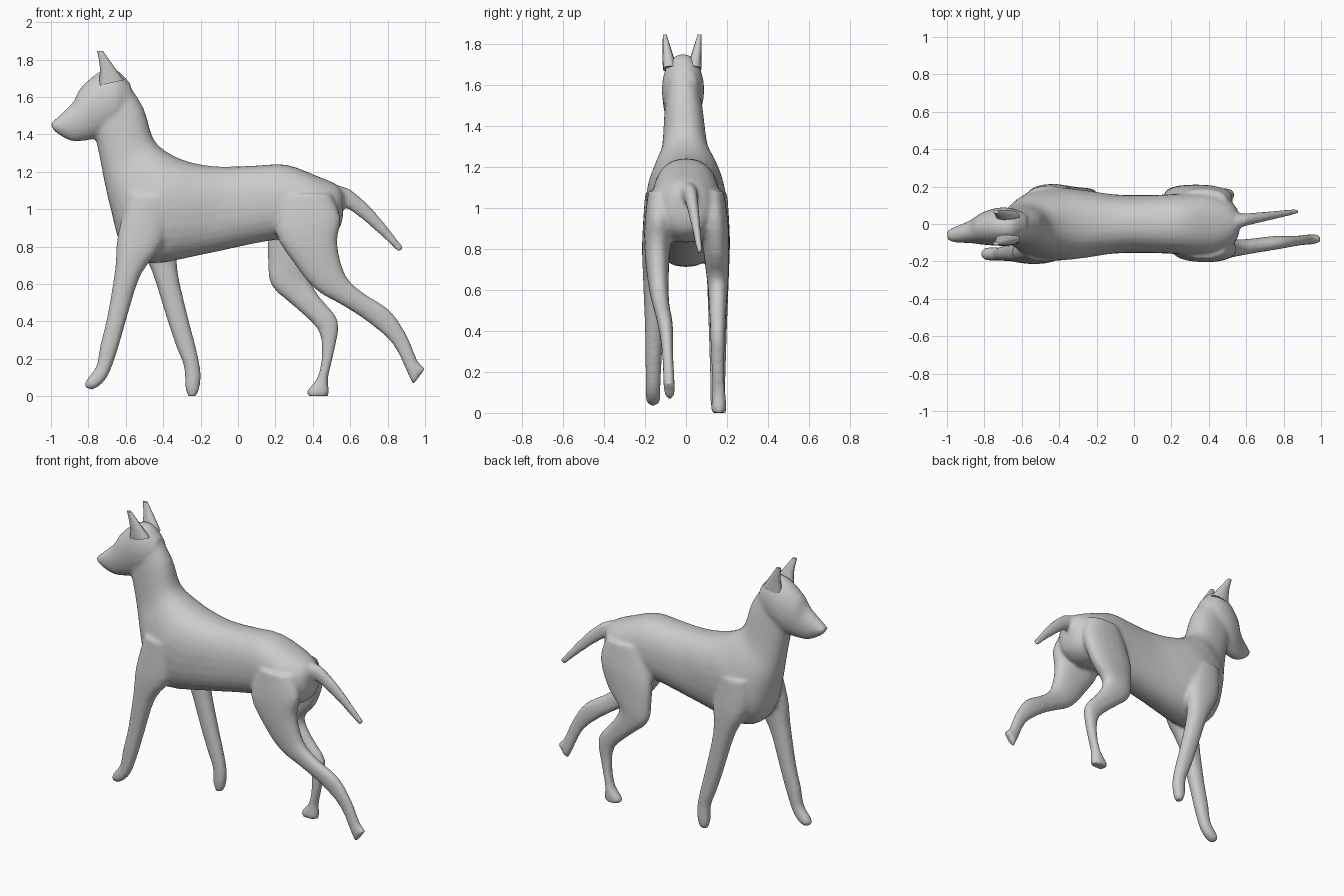
import bpy, bmesh, math
from mathutils import Vector


def spline(rows, steps):
    """Catmull-Rom interpolation of section rows."""
    out = []
    for i in range(len(rows) - 1):
        a, b = rows[max(i - 1, 0)], rows[i]
        c, d = rows[i + 1], rows[min(i + 2, len(rows) - 1)]
        for s in range(steps):
            t = s / steps
            out.append([0.5 * (2 * q + (r - p) * t + (2 * p - 5 * q + 4 * r - w) * t * t
                               + (3 * q - p - 3 * r + w) * t ** 3)
                        for p, q, r, w in zip(a, b, c, d)])
    out.append(list(rows[-1]))
    return out


def bulge(v, power):
    return math.copysign(abs(v) ** power, v)


def loft(name, rows, sides=20, steps=3, power=0.87):
    """Each row: edge point x, z, opposite edge point x, z, centre y, half width."""
    bm = bmesh.new()
    rings = []
    for x1, z1, x2, z2, y, hw in spline(rows, steps):
        mid = Vector(((x1 + x2) / 2, y, (z1 + z2) / 2))
        half = Vector(((x2 - x1) / 2, 0, (z2 - z1) / 2))
        ring = []
        for k in range(sides):
            a = math.tau * k / sides
            ring.append(bm.verts.new(mid + half * bulge(math.cos(a), power)
                                     + Vector((0, hw * bulge(math.sin(a), power), 0))))
        rings.append(ring)
    for r0, r1 in zip(rings, rings[1:]):
        for k in range(sides):
            j = (k + 1) % sides
            bm.faces.new((r0[k], r0[j], r1[j], r1[k]))
    bm.faces.new(rings[0][::-1])
    bm.faces.new(rings[-1])
    bmesh.ops.recalc_face_normals(bm, faces=bm.faces)
    me = bpy.data.meshes.new(name)
    bm.to_mesh(me)
    bm.free()
    ob = bpy.data.objects.new(name, me)
    bpy.context.collection.objects.link(ob)
    return ob


# neck and torso, throat to rump
torso = loft("dog_body", [
    (-.77, 1.42, -.60, 1.69, -.015, .085),
    (-.74, 1.28, -.505, 1.54, -.01, .098),
    (-.715, 1.15, -.455, 1.38, -.005, .115),
    (-.68, 1.00, -.38, 1.305, 0, .16),
    (-.62, .80, -.27, 1.255, 0, .195),
    (-.48, .71, -.14, 1.23, 0, .185),
    (-.20, .755, -.02, 1.228, 0, .158),
    (.08, .815, .10, 1.233, 0, .155),
    (.25, .84, .26, 1.237, 0, .162),
    (.43, .83, .42, 1.178, 0, .165),
    (.53, .88, .53, 1.13, 0, .11),
    (.56, .95, .565, 1.08, 0, .05)], sides=28)

# head, nose to back of skull, turned slightly aside
head = loft("head", [
    (-.99, 1.425, -1.0, 1.46, -.06, .03),
    (-.945, 1.39, -.945, 1.51, -.055, .045),
    (-.88, 1.362, -.88, 1.575, -.042, .06),
    (-.79, 1.37, -.84, 1.65, -.025, .085),
    (-.72, 1.39, -.74, 1.735, -.015, .102),
    (-.64, 1.43, -.65, 1.745, -.015, .098),
    (-.57, 1.52, -.575, 1.67, -.01, .06)], power=1.0)

# front legs
front_near = loft("front_leg_near", [
    (-.59, 1.08, -.36, 1.06, -.13, .07),
    (-.645, .85, -.40, .82, -.148, .066),
    (-.657, .68, -.52, .65, -.155, .055),
    (-.70, .42, -.60, .40, -.155, .045),
    (-.737, .27, -.64, .26, -.158, .04),
    (-.757, .16, -.69, .12, -.16, .036),
    (-.815, .08, -.735, .06, -.16, .035),
    (-.815, .045, -.78, .035, -.16, .024)])
front_far = loft("front_leg_far", [
    (-.58, 1.07, -.34, 1.06, .132, .07),
    (-.56, .86, -.32, .86, .148, .066),
    (-.465, .68, -.325, .68, .155, .055),
    (-.382, .42, -.267, .42, .155, .045),
    (-.328, .26, -.225, .26, .155, .04),
    (-.289, .16, -.20, .13, .155, .036),
    (-.282, .05, -.207, .04, .155, .035),
    (-.267, 0, -.225, 0, .155, .024)])

# hind legs
hind_near = loft("hind_leg_near", [
    (.24, 1.08, .50, 1.08, -.115, .07),
    (.20, .88, .55, .95, -.133, .07),
    (.30, .71, .53, .82, -.14, .06),
    (.415, .57, .573, .65, -.133, .048),
    (.56, .485, .665, .555, -.12, .04),
    (.70, .393, .812, .458, -.10, .036),
    (.83, .275, .905, .32, -.09, .027),
    (.907, .12, .96, .19, -.083, .027),
    (.935, .06, 1.003, .15, -.08, .027)])
hind_far = loft("hind_leg_far", [
    (.24, 1.08, .50, 1.08, .115, .07),
    (.165, .87, .53, .94, .138, .07),
    (.16, .72, .47, .77, .15, .06),
    (.18, .59, .38, .65, .155, .05),
    (.30, .48, .437, .53, .155, .042),
    (.428, .355, .535, .402, .155, .036),
    (.448, .22, .512, .23, .155, .031),
    (.425, .10, .482, .10, .16, .032),
    (.37, .03, .487, .03, .16, .037),
    (.375, 0, .482, 0, .16, .035)])

# tail
tail = loft("tail", [
    (.47, 1.02, .50, 1.13, 0, .05),
    (.555, 1.02, .60, 1.105, .02, .035),
    (.69, .925, .737, .98, .042, .024),
    (.86, .768, .887, .792, .068, .013)])

# ears, mirrored about the centre of the head
for side, label in ((-1, "near"), (1, "far")):
    c = -.019
    ear = loft("ear_" + label, [
        (-.745, 1.66, -.61, 1.69, c + side * .058, .036),
        (-.738, 1.755, -.665, 1.765, c + side * .072, .023),
        (-.753, 1.845, -.722, 1.845, c + side * .085, .009)], sides=12)
    bpy.ops.object.select_all(action='DESELECT')
    ear.select_set(True)
    bpy.context.view_layer.objects.active = ear
    bpy.ops.object.shade_smooth_by_angle(angle=math.radians(50))

# fuse the parts into one continuous skin
bpy.ops.object.select_all(action='DESELECT')
for ob in (torso, head, front_near, front_far, hind_near, hind_far, tail):
    ob.select_set(True)
bpy.context.view_layer.objects.active = torso
bpy.ops.object.join()
skin = torso.modifiers.new("skin", 'REMESH')
skin.mode = 'VOXEL'
skin.voxel_size = .012
skin.use_smooth_shade = True
relax = torso.modifiers.new("relax", 'SMOOTH')
relax.factor = .5
relax.iterations = 5
for m in ("skin", "relax"):
    bpy.ops.object.modifier_apply(modifier=m)
